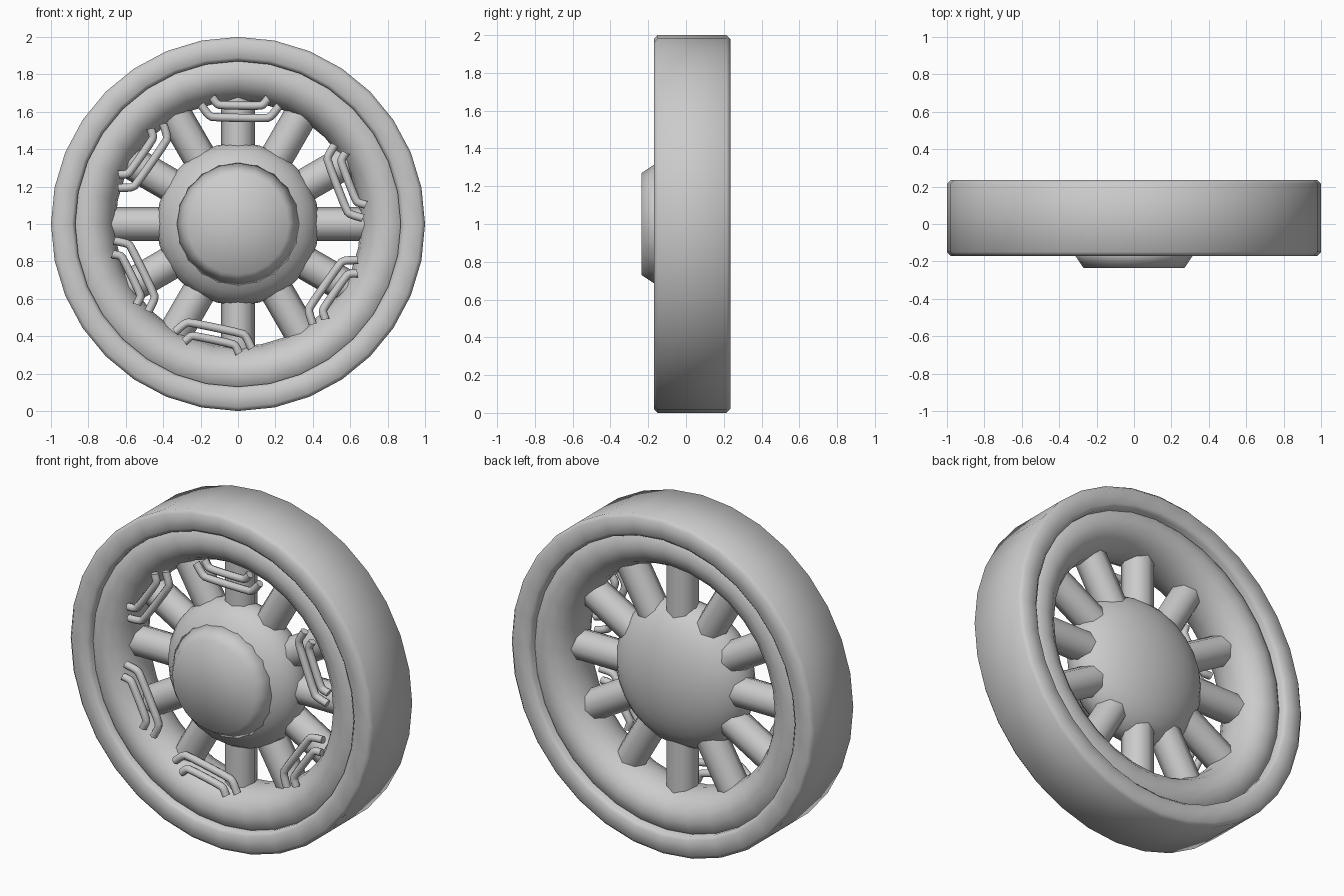
import bpy
import bmesh
from math import sin, cos, pi, radians
from mathutils import Vector, Matrix

cube = bpy.data.objects.get("Cube")
if cube:
    bpy.data.objects.remove(cube)

grey = bpy.data.materials.new("plain grey")
grey.use_nodes = True
grey.diffuse_color = (0.6, 0.6, 0.6, 1)
grey.node_tree.nodes["Principled BSDF"].inputs["Base Color"].default_value = (0.6, 0.6, 0.6, 1)

AXLE = Vector((0, 0, 1))
MID_Y = 0.03


def finish(name, bm, smooth=True):
    bmesh.ops.remove_doubles(bm, verts=bm.verts, dist=0.0001)
    bmesh.ops.recalc_face_normals(bm, faces=bm.faces)
    for f in bm.faces:
        f.smooth = smooth
    mesh = bpy.data.meshes.new(name)
    bm.to_mesh(mesh)
    bm.free()
    mesh.materials.append(grey)
    obj = bpy.data.objects.new(name, mesh)
    obj.location = AXLE
    bpy.context.collection.objects.link(obj)
    return obj


def lathe(name, profile, steps, closed=True):
    """Turn a (radius, y) profile around the axle."""
    bm = bmesh.new()
    verts = [bm.verts.new((r, y, 0)) for r, y in profile]
    pairs = list(zip(verts, verts[1:]))
    if closed:
        pairs.append((verts[-1], verts[0]))
    edges = [bm.edges.new(p) for p in pairs]
    bmesh.ops.spin(bm, geom=verts + edges, cent=(0, 0, 0), axis=(0, 1, 0),
                   angle=2 * pi, steps=steps)
    return finish(name, bm)


# Outer tyre with softened edges
lathe("tyre", [(0.87, -0.15), (0.89, -0.17), (0.98, -0.17), (1, -0.15),
               (1, 0.215), (0.98, 0.235), (0.89, 0.235), (0.87, 0.215)], 32)

# Rounded rim inside the tyre
ring = [i * pi / 8 for i in range(16)]
lathe("rim", [(0.8 + 0.145 * cos(a), MID_Y + 0.18 * sin(a)) for a in ring], 32)

# Flattened ball hub and its tapered front cap
bm = bmesh.new()
bmesh.ops.create_uvsphere(bm, u_segments=24, v_segments=16, radius=0.435,
                          matrix=Matrix.Rotation(pi / 2, 4, "X"))
bmesh.ops.scale(bm, vec=(1, 0.525, 1), verts=bm.verts)
finish("hub", bm)
lathe("hub_cap", [(0, -0.235), (0.27, -0.235), (0.35, -0.115), (0, -0.115)], 20, False)

# Twelve eight-sided spokes
for i in range(12):
    bm = bmesh.new()
    bmesh.ops.create_cone(bm, cap_ends=True, segments=8, radius1=0.09, radius2=0.09,
                          depth=0.5, matrix=Matrix.Translation((0, 0, 0.5)))
    bmesh.ops.rotate(bm, cent=(0, 0, 0), verts=bm.verts,
                     matrix=Matrix.Rotation(i * pi / 6, 3, "Y"))
    bmesh.ops.translate(bm, vec=(0, MID_Y, 0), verts=bm.verts)
    spoke = finish(f"spoke_{i + 1}", bm)
    bpy.ops.object.select_all(action="DESELECT")
    spoke.select_set(True)
    bpy.context.view_layer.objects.active = spoke
    bpy.ops.object.shade_smooth_by_angle(angle=radians(50))


def wire(name, points, y, angle):
    """Bent round wire; points are (along, radius) about the given angle."""
    curve = bpy.data.curves.new(name, "CURVE")
    curve.dimensions = "3D"
    curve.bevel_depth = 0.022
    curve.bevel_resolution = 2
    curve.use_fill_caps = True
    curve.resolution_u = 4
    spline = curve.splines.new("BEZIER")
    spline.bezier_points.add(len(points) - 1)
    turn = Matrix.Rotation(pi / 2 - angle, 3, "Y")
    spots = [turn @ Vector((t, y, r)) for t, r in points]
    for k, p in enumerate(spline.bezier_points):
        p.co = spots[k]
        # Short handles round off each bend
        ahead = spots[min(k + 1, len(spots) - 1)] - spots[max(k - 1, 0)]
        p.handle_left = p.co - ahead.normalized() * 0.02
        p.handle_right = p.co + ahead.normalized() * 0.02
    curve.materials.append(grey)
    obj = bpy.data.objects.new(name, curve)
    obj.location = AXLE
    bpy.context.collection.objects.link(obj)


# Pairs of bent wire clips around the rim
for i, deg in enumerate((89, 145, 206, 258, 325, 21)):
    a = radians(deg)
    wire(f"inner_clip_{i + 1}", [(-0.21, 0.635), (-0.15, 0.57), (0.15, 0.57), (0.21, 0.635)], -0.11, a)
    wire(f"outer_clip_{i + 1}", [(-0.15, 0.675), (-0.11, 0.635), (0.11, 0.635), (0.15, 0.675)], -0.12, a)
